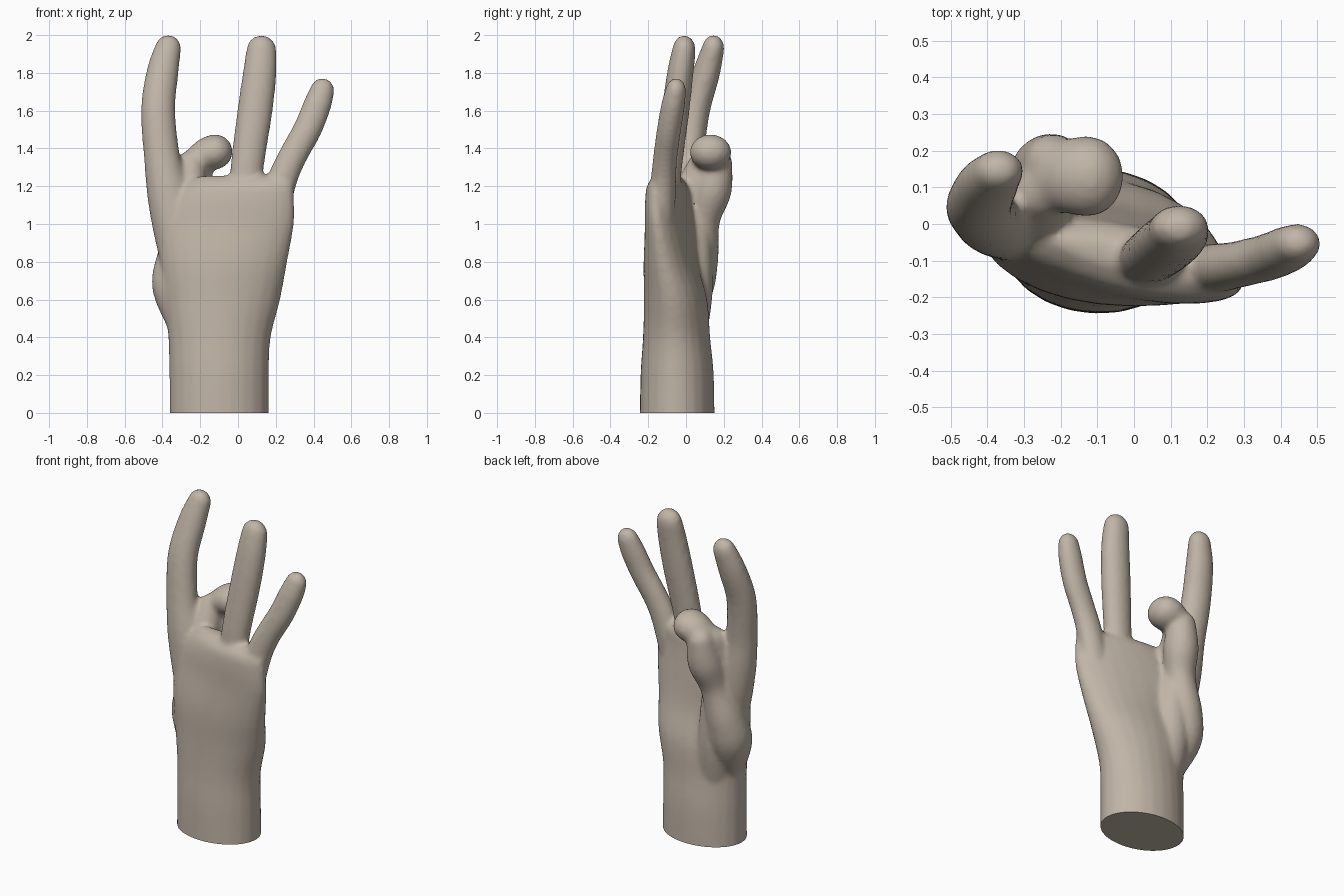
import bpy, bmesh, math
from mathutils import Vector, Matrix

if "Cube" in bpy.data.objects:
    bpy.data.objects.remove(bpy.data.objects["Cube"])

bm = bmesh.new()
SIDES = 24


def spline(rows, steps=6):
    """Catmull-Rom through rows of numbers."""
    out = []
    for i in range(len(rows) - 1):
        quad = (rows[max(i - 1, 0)], rows[i], rows[i + 1], rows[min(i + 2, len(rows) - 1)])
        for s in range(steps):
            t = s / steps
            out.append([0.5 * (2 * b + (c - a) * t + (2 * a - 5 * b + 4 * c - d) * t * t
                        + (3 * b - a - 3 * c + d) * t ** 3) for a, b, c, d in zip(*quad)])
    out.append(list(rows[-1]))
    return out


def loft(rings):
    """Closed skin over a list of rings of points."""
    loops = [[bm.verts.new(p) for p in ring] for ring in rings]
    for a, b in zip(loops, loops[1:]):
        for i in range(SIDES):
            j = (i + 1) % SIDES
            bm.faces.new((a[i], a[j], b[j], b[i]))
    bm.faces.new(loops[0][::-1])
    bm.faces.new(loops[-1])


def digit(rows, depth=1.0):
    """Round-ended tube through (x, y, z, radius); depth scales it along y."""
    path = [(Vector(p[:3]), p[3]) for p in spline(rows)]
    n = len(path)
    dirs = [(path[min(i + 1, n - 1)][0] - path[max(i - 1, 0)][0]).normalized() for i in range(n)]
    stations = []
    angles = [math.radians(a) for a in (85, 70, 50, 25)]
    c, r = path[0]
    stations += [(c, -dirs[0] * r * math.sin(a), r * math.cos(a), dirs[0]) for a in angles]
    stations += [(c, Vector(), r, d) for (c, r), d in zip(path, dirs)]
    c, r = path[-1]
    stations += [(c, dirs[-1] * r * math.sin(a), r * math.cos(a), dirs[-1]) for a in angles[::-1]]
    rings = []
    u = dirs[0].orthogonal().normalized()
    squash = Matrix.Diagonal((1, depth, 1))
    for c, off, r, d in stations:
        u = (u - d * u.dot(d)).normalized()
        v = d.cross(u)
        rings.append([c + squash @ (off + (u * math.cos(t) + v * math.sin(t)) * r)
                      for t in (2 * math.pi * k / SIDES for k in range(SIDES))])
    loft(rings)


# wrist and palm: z, centre x, centre y, half width, half depth, tilt
palm = [(-0.08, -0.10, -0.047, 0.264, 0.199, -2),
        (0.20, -0.10, -0.047, 0.264, 0.194, -2),
        (0.40, -0.098, -0.05, 0.272, 0.178, -3),
        (0.60, -0.085, -0.055, 0.31, 0.166, -5),
        (0.80, -0.075, -0.08, 0.34, 0.138, -8),
        (1.00, -0.06, -0.085, 0.365, 0.112, -12),
        (1.13, -0.03, -0.095, 0.335, 0.098, -13),
        (1.21, 0.01, -0.1, 0.29, 0.083, -13),
        (1.255, 0.03, -0.1, 0.245, 0.035, -13)]
rings = []
for z, cx, cy, rx, ry, tilt in spline(palm):
    rot = Matrix.Rotation(math.radians(tilt), 3, 'Z')
    rings.append([rot @ Vector((rx * math.cos(t), ry * math.sin(t), 0)) + Vector((cx, cy, z))
                  for t in (2 * math.pi * k / SIDES for k in range(SIDES))])
loft(rings)

# index finger
digit([(-0.31, -0.01, 0.84, .11), (-0.335, 0.0, 1.0, .12), (-0.37, 0.005, 1.17, .113),
       (-0.402, 0.015, 1.35, .096), (-0.423, 0.05, 1.6, .091), (-0.40, 0.108, 1.8, .085),
       (-0.37, 0.145, 1.932, .07)], 0.84)
# upright inner finger
digit([(0.02, -0.11, 1.0, .08), (0.048, -0.09, 1.3, .088), (0.09, -0.055, 1.6, .093),
       (0.115, -0.03, 1.8, .089), (0.124, -0.01, 1.92, .08)], 0.78)
# little finger
digit([(0.17, -0.13, 1.0, .085), (0.23, -0.12, 1.22, .08), (0.285, -0.11, 1.35, .076),
       (0.367, -0.09, 1.5, .076), (0.42, -0.068, 1.63, .074), (0.446, -0.053, 1.708, .065)], 0.84)
# fleshy base of the thumb
digit([(-0.2, -0.02, 0.36, .12), (-0.24, 0.02, 0.62, .12), (-0.25, 0.04, 0.85, .1),
       (-0.26, 0.045, 1.02, .085)])
# thumb pressed upright in front of the palm
digit([(-0.30, -0.02, 0.50, .09), (-0.33, 0.022, 0.67, .125), (-0.318, 0.06, 0.82, .112),
       (-0.27, 0.09, 1.02, .09), (-0.235, 0.14, 1.18, .102), (-0.22, 0.165, 1.32, .082)])
# folded finger: root, then its bent tip over the thumb
digit([(-0.31, 0.01, 1.04, .1), (-0.27, 0.045, 1.18, .1), (-0.25, 0.09, 1.31, .08)])
digit([(-0.205, 0.125, 1.345, .08), (-0.165, 0.13, 1.367, .09), (-0.122, 0.13, 1.382, .094)], 1.18)

bmesh.ops.recalc_face_normals(bm, faces=bm.faces)
mesh = bpy.data.meshes.new("hand")
bm.to_mesh(mesh)
bm.free()
hand = bpy.data.objects.new("hand", mesh)
bpy.context.collection.objects.link(hand)

# fuse the parts into one skin and soften the joins
fuse = hand.modifiers.new("fuse", 'REMESH')
fuse.mode = 'VOXEL'
fuse.voxel_size = 0.014
soften = hand.modifiers.new("soften", 'SMOOTH')
soften.factor = 0.5
soften.iterations = 8
fused = bpy.data.meshes.new_from_object(hand.evaluated_get(bpy.context.evaluated_depsgraph_get()))
hand.modifiers.clear()
hand.data = fused

# flat cut at the wrist
bm = bmesh.new()
bm.from_mesh(fused)
bmesh.ops.bisect_plane(bm, geom=bm.verts[:] + bm.edges[:] + bm.faces[:], plane_co=(0, 0, 0),
                       plane_no=(0, 0, -1), clear_outer=True)
bmesh.ops.holes_fill(bm, edges=[e for e in bm.edges if e.is_boundary], sides=0)
bm.to_mesh(fused)
bm.free()

skin = bpy.data.materials.new("skin")
skin.diffuse_color = (0.53, 0.46, 0.385, 1)
skin.use_nodes = True
skin.node_tree.nodes["Principled BSDF"].inputs["Base Color"].default_value = skin.diffuse_color
fused.materials.clear()
fused.materials.append(skin)
bpy.context.view_layer.objects.active = hand
hand.select_set(True)
bpy.ops.object.shade_smooth_by_angle(angle=math.radians(50))
